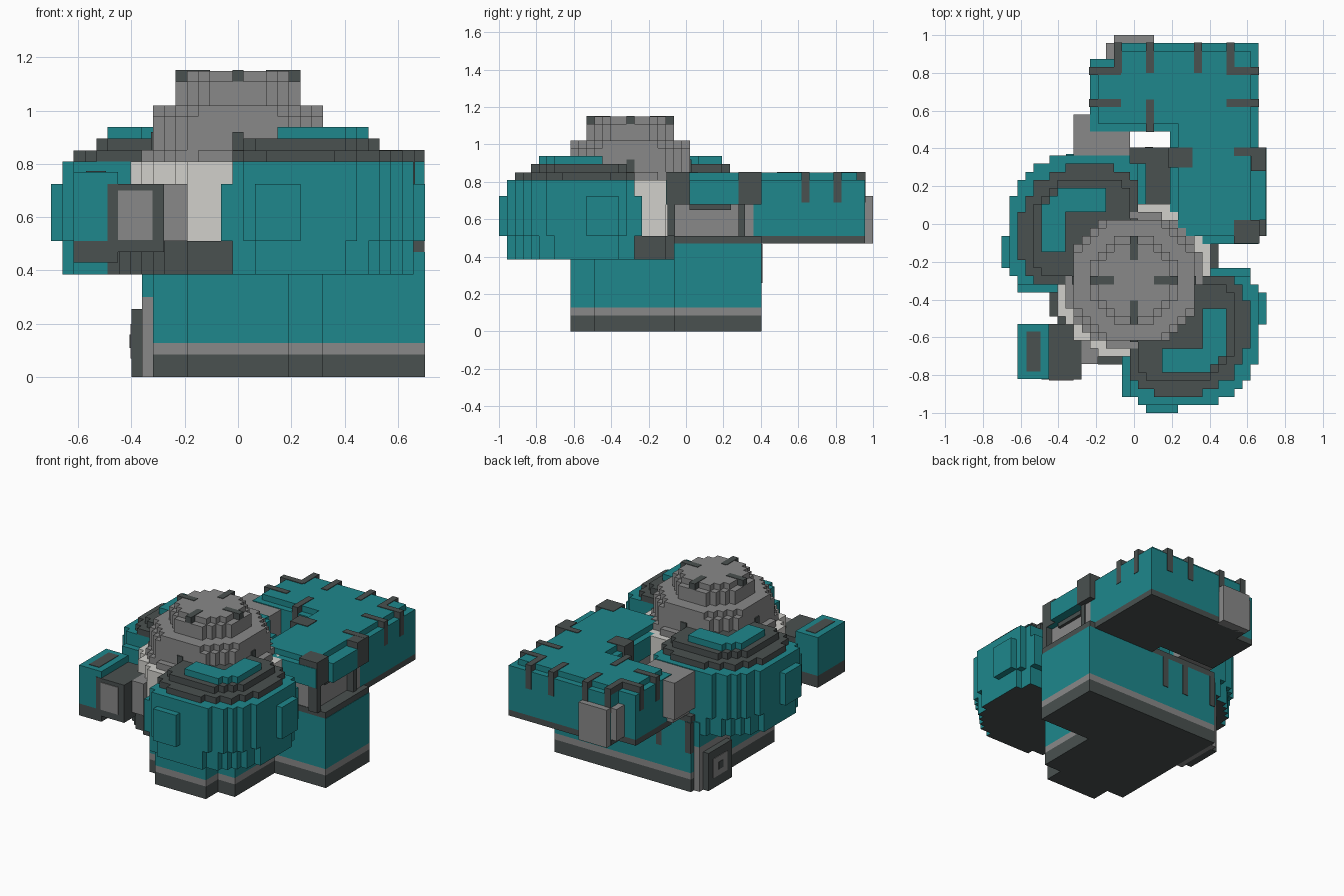
import bpy, bmesh

if "Cube" in bpy.data.objects:
    bpy.data.objects.remove(bpy.data.objects["Cube"], do_unlink=True)

U = 2 / 47          # size of one block
CY = -7 * U         # y of the turret axis


def material(name, rgb):
    m = bpy.data.materials.new(name)
    m.use_nodes = True
    m.diffuse_color = (*rgb, 1)
    m.node_tree.nodes["Principled BSDF"].inputs["Base Color"].default_value = (*rgb, 1)
    return m


TEAL = material("teal", (0.013, 0.245, 0.262))
DARK = material("dark grey", (0.068, 0.082, 0.08))
GREY = material("mid grey", (0.25, 0.25, 0.25))
LIGHT = material("light grey", (0.64, 0.63, 0.60))


def finish(name, bm, mats):
    mesh = bpy.data.meshes.new(name)
    bm.to_mesh(mesh)
    bm.free()
    for m in mats:
        mesh.materials.append(m)
    ob = bpy.data.objects.new(name, mesh)
    bpy.context.collection.objects.link(ob)


def box(name, x, y, z, mat):
    bm = bmesh.new()
    bmesh.ops.create_cube(bm, size=1)
    for v in bm.verts:
        for k, (lo, hi) in enumerate((x, y, z)):
            v.co[k] = lo if v.co[k] < 0 else hi
    finish(name, bm, [mat])


def stepped(name, inside, z0, z1, mat, under=None):
    """Blocky prism over every grid cell whose centre passes the rule."""
    bm = bmesh.new()
    for i in range(-16, 17):
        for j in range(-23, 24):
            if inside(i * U, j * U):
                corners = ((-.5, -.5), (.5, -.5), (.5, .5), (-.5, .5))
                bm.faces.new([bm.verts.new(((i + a) * U, (j + b) * U, z0)) for a, b in corners])
    bmesh.ops.remove_doubles(bm, verts=bm.verts, dist=U / 10)
    new = bmesh.ops.extrude_face_region(bm, geom=bm.faces[:], use_keep_orig=True)["geom"]
    for v in new:
        if isinstance(v, bmesh.types.BMVert):
            v.co.z = z1
    bmesh.ops.recalc_face_normals(bm, faces=bm.faces)
    bmesh.ops.dissolve_limit(bm, angle_limit=0.01, verts=bm.verts, edges=bm.edges)
    if under:
        for f in bm.faces:
            f.material_index = int(f.normal.z < -0.5)
    finish(name, bm, [mat] + ([under] if under else []))


def disc_rule(r, power=2.0):
    return lambda x, y: abs(x) ** power + abs(y - CY) ** power < r ** power


def drum_rule(side, r, power, inner=0.0, cut=-.021):
    """Rounded square, cut straight on the two sides that face the turret."""
    def rule(x, y):
        px, py = side * x, -side * (y - CY)
        dx, dy = px - 5.5 * U, py - 5.5 * U
        d = (abs(dx) ** power + abs(dy) ** power) ** (1 / power)
        return inner <= d < r and px > cut and py > cut
    return rule


# Base: rectangular hall joined to a stepped round front
def base_rule(x, y):
    hall = -.32 < x < .70 and -.07 < y < .405
    front = (abs(x) < .19 and -.62 < y < 0) or (abs(x) < .32 and -.49 < y < 0)
    return hall or front


stepped("base_plinth", base_rule, 0, .085, DARK)
stepped("base_band", base_rule, .085, .128, GREY)
stepped("front_wall", lambda x, y: base_rule(x, y) and y < -.06, .128, .385, TEAL)
stepped("hall_wall", lambda x, y: base_rule(x, y) and y > -.07, .128, .47, TEAL)
box("hall_deck", (-.32, .70), (-.064, .404), (.47, .51), DARK)
for n, x in enumerate((-.30, -.08, .08)):
    box(f"back_wall_strip_{n}", (x - .021, x + .021), (.38, .408), (.26, .468), DARK)

# Side door
box("door_surround", (-.36, -.31), (.04, .37), (.0, .30), GREY)
box("door_lintel", (-.36, -.31), (.04, .37), (.30, .465), TEAL)
box("door", (-.40, -.35), (.08, .33), (.0, .255), DARK)
box("door_panel", (-.404, -.39), (.13, .28), (.07, .20), GREY)
box("door_panel_centre", (-.407, -.39), (.18, .23), (.11, .16), DARK)

# Turret on the round front
stepped("turret_collar", disc_rule(.47), .385, .51, DARK)
stepped("turret_drum", disc_rule(.425), .51, .81, LIGHT)
for name, r, power, z0, z1 in (("skirt", .362, 2.4, .81, .853), ("lower", .325, 2.6, .85, .98),
                               ("middle", .325, 2, .98, 1.02), ("top", .24, 2, 1.02, 1.11),
                               ("lid", .198, 2, 1.11, 1.149)):
    stepped("dome_" + name, disc_rule(r, power), z0, z1, GREY)
for n, (dx, dy) in enumerate(((1, 0), (-1, 0), (0, 1), (0, -1))):
    for name, near, far, z in (("slot", .106, .234, (1.10, 1.152)),
                               ("mark", .28, .327, (.82, .92))):
        xs = sorted((dx * near, dx * far)) if dx else (-U / 2, U / 2)
        ys = sorted((dy * near, dy * far)) if dy else (-U / 2, U / 2)
        box(f"dome_{name}_{n}", xs, [CY + v for v in ys], z, DARK)

# Two shoulder drums, opposite each other about the turret axis
for side, label in ((1, "left"), (-1, "right")):
    stepped(label + "_drum_foot", drum_rule(side, .43, 2.15), .385, .51, TEAL, DARK)
    stepped(label + "_drum_belly", drum_rule(side, .43, 2.8, cut=-.064), .51, .725, TEAL)
    stepped(label + "_drum_neck", drum_rule(side, .43, 2.5), .725, .81, TEAL)
    stepped(label + "_drum_rim", drum_rule(side, .375, 2.4), .81, .851, DARK)
    stepped(label + "_drum_cap", drum_rule(side, .30, 2.5, cut=.021), .85, .895, DARK)
    stepped(label + "_drum_crest", drum_rule(side, .27, 2.5, .145, .149), .85, .938, TEAL)
    # Raised panels on the two outward sides
    ex, a, b = side * 15.5 * U, side * 1.5 * U, side * 5.5 * U
    box(label + "_side_panel", sorted((ex, ex + side * U)),
        sorted((CY - a, CY - b)), (.51, .725), TEAL)
    box(label + "_end_panel", sorted((a, b)),
        sorted((CY - ex, CY - ex - side * U)), (.51, .725), TEAL)

# Lamp-like pod beside the turret
box("pod_foot", (-.617, -.45), (-.82, -.53), (.43, .51), DARK)
box("pod_body", (-.617, -.45), (-.82, -.53), (.51, .77), TEAL)
box("pod_top_slot", (-.57, -.495), (-.78, -.57), (.76, .773), DARK)
box("pod_neck", (-.49, -.277), (-.823, -.53), (.47, .725), DARK)
box("pod_window", (-.45, -.32), (-.828, -.80), (.515, .70), GREY)
box("pod_link", (-.28, -.19), (-.74, -.50), (.51, .725), GREY)


# Rear wing with an arm reaching forward over the hall
def roof_rule(x, y):
    wing = -.235 < x < .66 and .49 < y < .96 and not (x < -.10 and y > .87)
    arm = .19 < x < .66 and -.10 < y < .51
    return wing or arm


def plateau_rule(x, y):
    return all(roof_rule(x + a * U, y + b * U) for a in (-1, 0, 1) for b in (-1, 0, 1))


stepped("wing_floor", lambda x, y: roof_rule(x, y) and y > .40, .47, .51, DARK)
stepped("wing_body", lambda x, y: roof_rule(x, y) and y > .36, .51, .68, TEAL)
stepped("wing_roof", roof_rule, .68, .81, TEAL)
stepped("wing_plateau", plateau_rule, .81, .849, TEAL)
box("arm_core", (.23, .62), (-.06, .37), (.51, .68), GREY)
box("arm_lip", (.60, .64), (.02, .24), (.65, .685), DARK)
box("arm_ledge", (.65, .70), (.02, .28), (.68, .81), TEAL)
box("arm_front_bracket", (.53, .664), (-.103, .02), (.68, .852), DARK)
box("arm_front_post", (.60, .664), (-.10, -.06), (.51, .69), DARK)
box("arm_rear_bracket", (.53, .70), (.36, .404), (.68, .853), DARK)
box("arm_rear_side", (.62, .70), (.28, .37), (.68, .852), DARK)
box("arm_rear_post", (.60, .67), (.28, .315), (.51, .69), DARK)
box("arm_rear_block", (.60, .66), (.31, .362), (.51, .69), GREY)
box("arm_inner_bracket", (.18, .31), (.30, .404), (.51, .853), DARK)

# Roof clips folded over the wing edges, flush with the plateau
CLIP = (.69, .853)
for n, x in enumerate((-.085, .085, .34, .51)):
    box(f"rear_clip_{n}", (x - U / 2, x + U / 2), (.80, .961), CLIP, DARK)
box("inner_clip", (.064, .106), (.487, .66), CLIP, DARK)
for n, y in enumerate((.64, .81)):
    box(f"left_clip_{n}", (.49, .663), (y - U / 2, y + U / 2), CLIP, DARK)
    box(f"right_clip_{n}", (-.238, -.07), (y - U / 2, y + U / 2), CLIP, DARK)

# Grey fittings around the wing
box("rear_plate", (-.106, .106), (.94, 1.0), (.47, .725), GREY)
box("corner_vent", (-.149, -.09), (.86, .957), (.51, .725), GREY)
box("side_housing", (-.32, -.021), (.36, .58), (.555, .805), GREY)
box("side_housing_foot", (-.28, -.021), (.36, .54), (.51, .56), GREY)
